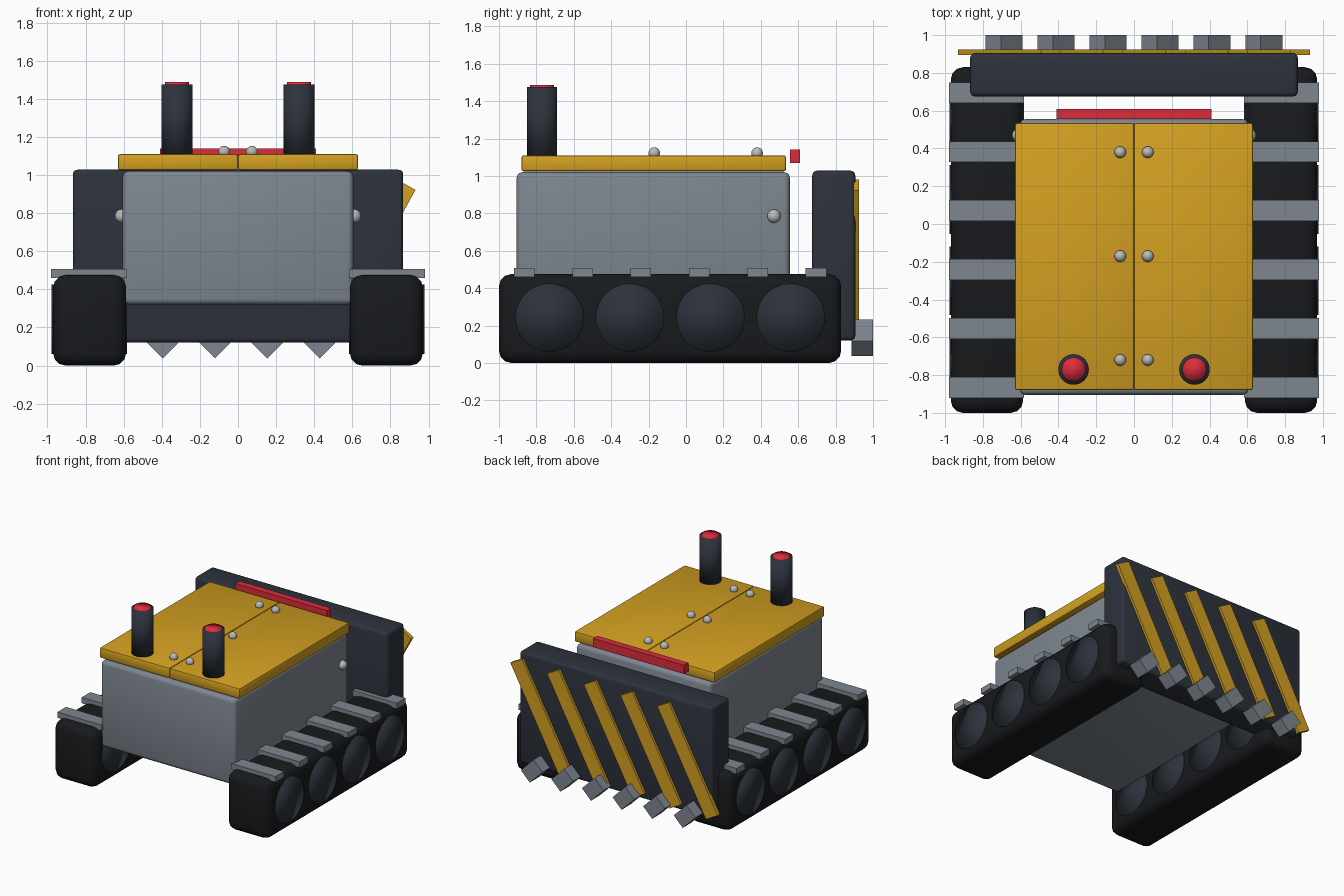
import bpy
from math import radians, pi

if "Cube" in bpy.data.objects:
    bpy.data.objects.remove(bpy.data.objects["Cube"])


def material(name, rgb):
    m = bpy.data.materials.new(name)
    m.diffuse_color = (*rgb, 1)
    m.use_nodes = True
    m.node_tree.nodes["Principled BSDF"].inputs["Base Color"].default_value = m.diffuse_color
    return m


YELLOW = material("yellow_paint", (0.65, 0.35, 0.015))
DARK = material("dark_steel", (0.026, 0.032, 0.045))
RUBBER = material("rubber", (0.009, 0.010, 0.012))
RED = material("red_lamp", (0.72, 0.025, 0.045))
GREY = material("grey_steel", (0.21, 0.24, 0.28))
RIVET = material("bright_metal", (0.5, 0.5, 0.5))


def finish(name, mat):
    ob = bpy.context.object
    ob.name = name
    ob.data.materials.append(mat)
    return ob


def box(name, x, y, z, mat, bevel=0, segments=3, tilt=0):
    """Box from (min, max) ranges, optionally bevelled and turned about y."""
    bpy.ops.mesh.primitive_cube_add(size=1)
    ob = finish(name, mat)
    ob.scale = [b - a for a, b in (x, y, z)]
    bpy.ops.object.transform_apply(location=False, rotation=False, scale=True)
    ob.location = [(a + b) / 2 for a, b in (x, y, z)]
    ob.rotation_euler.y = tilt
    if bevel:
        mod = ob.modifiers.new("bevel", 'BEVEL')
        mod.width = bevel
        mod.segments = segments
        bpy.ops.object.modifier_apply(modifier="bevel")
        bpy.ops.object.shade_smooth_by_angle(angle=radians(35))
    return ob


def cylinder(name, loc, radius, depth, mat, rot=(0, 0, 0)):
    bpy.ops.mesh.primitive_cylinder_add(vertices=32, radius=radius, depth=depth,
                                        location=loc, rotation=rot)
    bpy.ops.object.shade_smooth()
    return finish(name, mat)


def rivet(name, loc, radius):
    bpy.ops.mesh.primitive_uv_sphere_add(segments=20, ring_count=12,
                                         radius=radius, location=loc)
    bpy.ops.object.shade_smooth()
    return finish(name, RIVET)


def span(a, b, s):
    """Mirror an x range to side s."""
    return tuple(sorted((a * s, b * s)))


# Hull and rear light bar
box("hull", (-0.605, 0.605), (-0.905, 0.555), (0.32, 1.02), GREY, 0.03)
box("light_bar", (-0.41, 0.41), (0.555, 0.61), (1.07, 1.14), RED)

for s in (-1, 1):
    # Tracks with road wheels and cleats
    box("track", span(0.587, 0.97, s), (-1, 0.83), (0, 0.475), RUBBER, 0.065)
    for i in range(4):
        cylinder("road_wheel", (0.78 * s, -0.73 + 0.43 * i, 0.243), 0.182, 0.396,
                 DARK, (0, pi / 2, 0))
    for i in range(6):
        y = -0.865 + 0.312 * i
        box("track_cleat", span(0.583, 0.98, s), (y - 0.055, y + 0.055),
            (0.46, 0.507), GREY)

    # Lid panels with rivets
    box("lid_panel", span(0, 0.63, s), (-0.88, 0.535), (1.025, 1.11), YELLOW, 0.012, 2)
    for y in (-0.72, -0.17, 0.38):
        rivet("lid_rivet", (0.073 * s, y, 1.122), 0.031)
    rivet("hull_rivet", (0.61 * s, 0.47, 0.785), 0.036)

    # Exhaust stacks with glowing tips
    cylinder("exhaust", (0.32 * s, -0.77, 1.28), 0.081, 0.39, DARK)
    cylinder("exhaust_tip", (0.32 * s, -0.77, 1.47), 0.063, 0.034, RED)

# Pusher blade with warning stripes and teeth
box("blade", (-0.867, 0.867), (0.675, 0.905), (0.12, 1.028), DARK, 0.025)
for i in range(5):
    x = -0.66 + 0.33 * i
    box("warning_stripe", (x - 0.06, x + 0.06), (0.895, 0.925), (0.093, 1.007),
        YELLOW, tilt=0.5)
for i in range(6):
    x = -0.6875 + 0.275 * i
    box("blade_tooth", (x - 0.081, x + 0.081), (0.885, 1.0), (0.078, 0.192),
        GREY, tilt=pi / 4)
